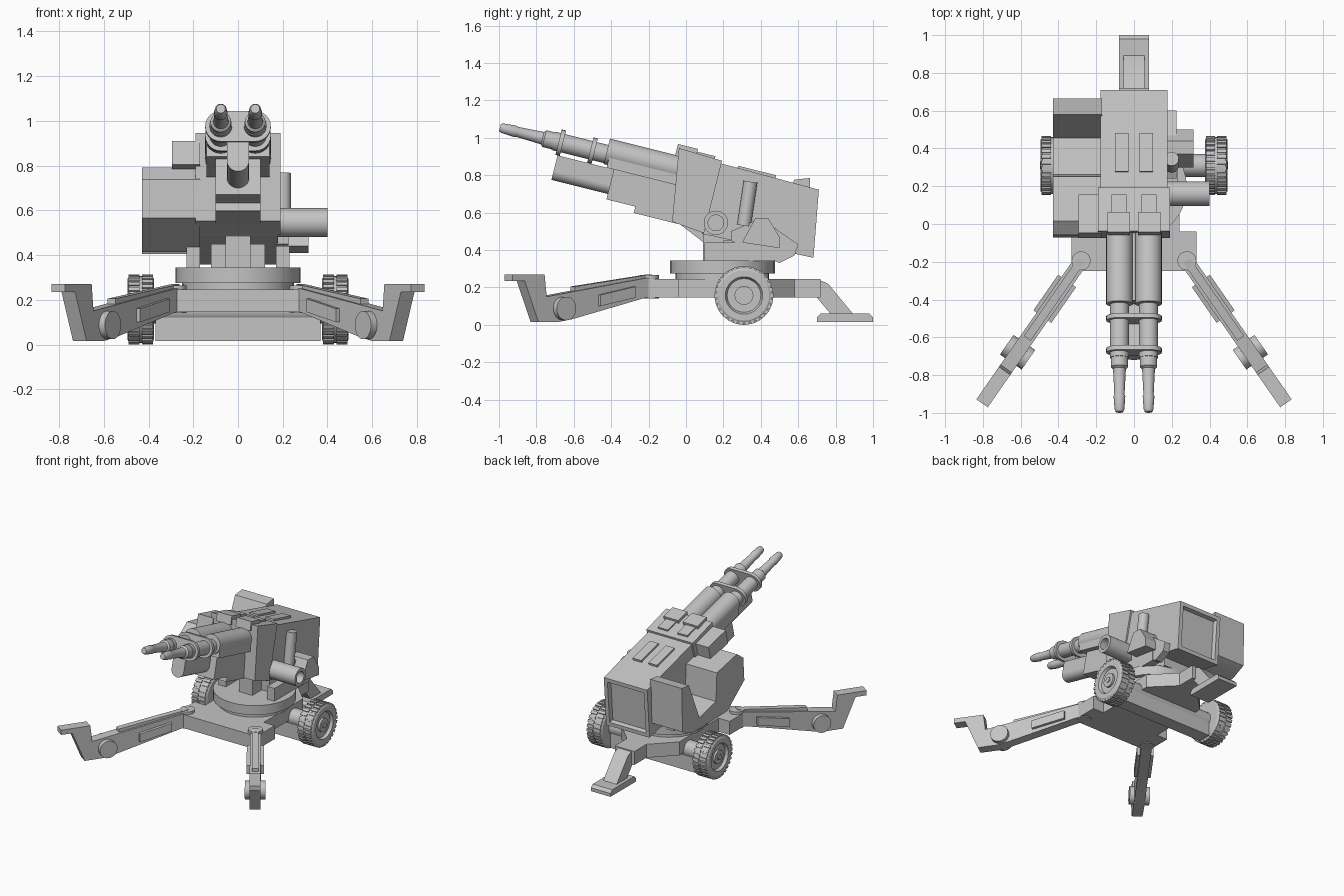
import bpy, bmesh, math
from mathutils import Vector, Matrix

cube = bpy.data.objects.get("Cube")
if cube:
    bpy.data.objects.remove(cube)

grey = bpy.data.materials.new("plain grey")
grey.use_nodes = True
shade = (.55, .55, .55, 1)
grey.diffuse_color = shade
grey.node_tree.nodes["Principled BSDF"].inputs["Base Color"].default_value = shade
parts = []

# The gun and turret share one pitched frame around the trunnion
trunnion = Vector((0, .16, .54))
pitch = Matrix.Rotation(math.radians(-14), 3, 'X')


def level(back, up, across):
    return Vector((across, back, up))


def tilted(back, up, across):
    return trunnion + pitch @ Vector((across, back, up))


def plan(across, back, up):
    return Vector((across, back, up))


def finish(name, mesh_data):
    bmesh.ops.recalc_face_normals(mesh_data, faces=mesh_data.faces)
    mesh = bpy.data.meshes.new(name)
    mesh_data.to_mesh(mesh)
    mesh_data.free()
    mesh.materials.append(grey)
    part = bpy.data.objects.new(name, mesh)
    bpy.context.collection.objects.link(part)
    parts.append(part)


def loft(name, rings, recess_rear=False):
    """Skin a row of equal vertex rings and cap both ends."""
    bm = bmesh.new()
    rings = [[bm.verts.new(point) for point in ring] for ring in rings]
    for low, high in zip(rings, rings[1:]):
        for k in range(len(low)):
            bm.faces.new((low[k - 1], low[k], high[k], high[k - 1]))
    bm.faces.new(rings[0])
    bm.faces.new(rings[-1])
    if recess_rear:
        bmesh.ops.recalc_face_normals(bm, faces=bm.faces)
        rear = max(bm.faces, key=lambda face: face.normal.y)
        bmesh.ops.inset_individual(bm, faces=[rear], thickness=.04)
        bmesh.ops.inset_individual(bm, faces=[rear], thickness=.01, depth=-.03)
    finish(name, bm)


def prism(name, place, outline, width, recess_rear=False):
    """Extrude an outline; a single width is taken to both sides of the middle."""
    ends = width if isinstance(width, tuple) else (-width, width)
    loft(name, [[place(p, q, w) for p, q in outline] for w in ends], recess_rear)


def box(name, place, p, q, width):
    corners = [(p[0], q[0]), (p[1], q[0]), (p[1], q[1]), (p[0], q[1])]
    prism(name, place, corners, width)


def lathe(name, start, axis, profile, count=32):
    """Revolve (distance, radius) pairs about an axis."""
    turn = axis.to_track_quat('Z', 'Y')
    angles = [math.tau * k / count for k in range(count)]
    loft(name, [[start + turn @ Vector((radius * math.cos(a), radius * math.sin(a), distance))
                 for a in angles] for distance, radius in profile])


def rod(name, start, end, radius):
    axis = end - start
    lathe(name, start, axis, [(0, radius), (axis.length, radius)])


def mirrored(outline):
    return outline + [(-p, q) for p, q in reversed(outline)]


# Carriage: base plate, rear trail, turntable and axle
prism("base_plate", plan, mirrored([(.08, .72), (.08, .58), (.24, .42), (.24, -.04), (.33, -.04),
                                    (.33, -.2), (.29, -.25)]), (.145, .245))
prism("rear_trail", level, [(.7, .245), (.76, .22), (.9, .05), (.78, .05), (.7, .145)], .055)
prism("rear_foot", level, [(.7, .015), (1, .015), (1, .04), (.98, .06), (.72, .06), (.7, .04)], .08)
for name, radius, bottom, top in (("turntable_collar", .25, .24, .28), ("turntable", .28, .275, .345)):
    rod(name, plan(0, .195, bottom), plan(0, .195, top), radius)
box("axle_beam", level, (.26, .36), (.015, .15), .37)
rod("axle", plan(-.4, .31, .155), plan(.4, .31, .155), .06)
box("pedestal", level, (.09, .31), (.34, .52), .055)
box("rear_pedestal", level, (.2, .47), (.34, .45), .12)

for side, label in ((1, "left"), (-1, "right")):
    # Wheel with a recessed rim and two rows of tread blocks
    hub = Vector((side * .375, .31, .157))
    outward = Vector((side, 0, 0))
    lathe(label + "_wheel", hub, outward, [(0, .135), (.01, .15), (.11, .15), (.12, .135), (.12, .1),
                                           (.1, .09), (.1, .05), (.115, .05), (.115, .02), (.122, .02)])
    tread = bmesh.new()
    count = 30
    for row in range(2):
        for k in range(count):
            spin = Matrix.Rotation(math.tau * (k + row / 2) / count, 4, 'X')
            block = (Matrix.Translation(hub + outward * (.03 + .06 * row)) @ spin
                     @ Matrix.Translation((0, 0, .147)) @ Matrix.Diagonal((.05, .02, .02, 1)))
            bmesh.ops.create_cube(tread, size=1, matrix=block)
    finish(label + "_tyre_tread", tread)

    # Outrigger leg, laid out along its own splayed direction
    root = Vector((side * .28, -.195, 0))
    along = Vector((side * .57, -.82, 0))
    across = Vector((side * .82, .57, 0))

    def leg(distance, height, offset):
        return root + along * distance + across * offset + Vector((0, 0, height))

    prism(label + "_leg_beam", leg, [(-.03, .145), (.05, .145), (.53, .03), (.62, .015), (.7, .015),
                                     (.7, .15), (.05, .25), (-.03, .25)], .037)
    prism(label + "_leg_foot", leg, [(.68, .015), (.75, .015), (.84, .235), (.92, .235),
                                     (.92, .27), (.71, .27)], .037)
    prism(label + "_leg_strip", leg, [(0, .24), (0, .27), (.5, .205), (.5, .17)], .022)
    prism(label + "_leg_side_box", leg, [(.13, .145), (.13, .205), (.36, .16), (.36, .1)], .058)
    rod(label + "_leg_pivot", leg(.59, .087, -.07), leg(.59, .087, .07), .063)
    rod(label + "_leg_hinge", leg(0, .14, 0), leg(0, .265, 0), .05)

    # One of the twin guns: jacket, sleeve and stepped barrel
    x = side * .077
    rod(label + "_gun_jacket", tilted(-.66, .235, x), tilted(-.2, .235, x), .07)
    rod(label + "_gun_sleeve", tilted(-.95, .22, x), tilted(-.6, .22, x), .05)
    lathe(label + "_gun_barrel", tilted(-.9, .22, x), pitch @ Vector((0, -1, 0)),
          [(0, .046), (.1, .046), (.11, .034), (.25, .027), (.26, .031), (.33, .026), (.345, .02)])

    # Roof plates, hatches and turret supports
    for name, start, end, top, inner, outer in (("roof_plate", .04, .25, .33, .03, .1),
                                                ("front_hatch", -.3, -.19, .365, .02, .14),
                                                ("rear_hatch", -.19, -.09, .35, .04, .12)):
        box(label + "_" + name, tilted, (start, end), (.3, top), (side * inner, side * outer))
    box(label + "_turret_support", level, (.1, .47), (.34, .44), (side * .17, side * .23))

# Clamps joining the two guns
steps = 12
arc = [math.pi * (k / steps - .5) for k in range(steps + 1)]
for name, back in (("rear_clamp", -.735), ("front_clamp", -.91)):
    def clamp(sideways, up, thickness):
        return tilted(back + thickness, .22 + up, sideways)

    prism(name, clamp, mirrored([(.077 + .07 * math.cos(a), .07 * math.sin(a)) for a in arc]), .012)

# Cradle under the guns
box("gun_cowl", tilted, (-.64, -.2), (.15, .235), .14)
box("lower_cradle", tilted, (-.6, -.2), (-.015, .17), .1)
box("cradle_keel", tilted, (-.44, -.2), (-.05, 0), .1)
box("recoil_housing", tilted, (-.91, -.3), (.065, .15), .05)
rod("recoil_tube", tilted(-.91, .065, 0), tilted(-.3, .065, 0), .05)

# Turret body with a recessed rear door
prism("mantlet", tilted, [(-.29, .345), (-.05, .335), (-.05, -.065), (-.23, -.045)], .19)
prism("turret_housing", tilted, [(-.06, .32), (.49, .31), (.55, -.05), (-.06, -.07)], .178, True)

# Equipment on the left flank
lathe("sight_tube", plan(.16, .16, .545), Vector((1, 0, 0)),
      [(0, .065), (.24, .065), (.24, .042), (.16, .042)])
rod("side_cylinder", plan(.2, .31, .53), plan(.2, .345, .765), .037)
prism("side_arm", level, [(.24, .45), (.24, .5), (.4, .57), (.6, .43), (.58, .37), (.5, .33)], (.17, .225))
prism("side_arm_block", level, [(.3, .44), (.37, .57), (.44, .57), (.5, .47), (.5, .41)], (.17, .315))

# Operator seat with front shield on the right flank
prism("operator_seat", tilted, [(-.23, -.03), (-.26, .14), (-.2, .21), (.04, .22), (.1, .02), (.3, .02),
                                (.35, .33), (.43, .36), (.5, .04), (.4, -.04), (0, -.13)], (-.43, -.17))
box("sight_box", tilted, (-.29, -.08), (.2, .31), (-.295, -.17))

# Smooth the round parts, keep hard edges
bpy.ops.object.select_all(action='DESELECT')
for part in parts:
    part.select_set(True)
bpy.context.view_layer.objects.active = parts[0]
bpy.ops.object.shade_smooth_by_angle(angle=math.radians(30))
